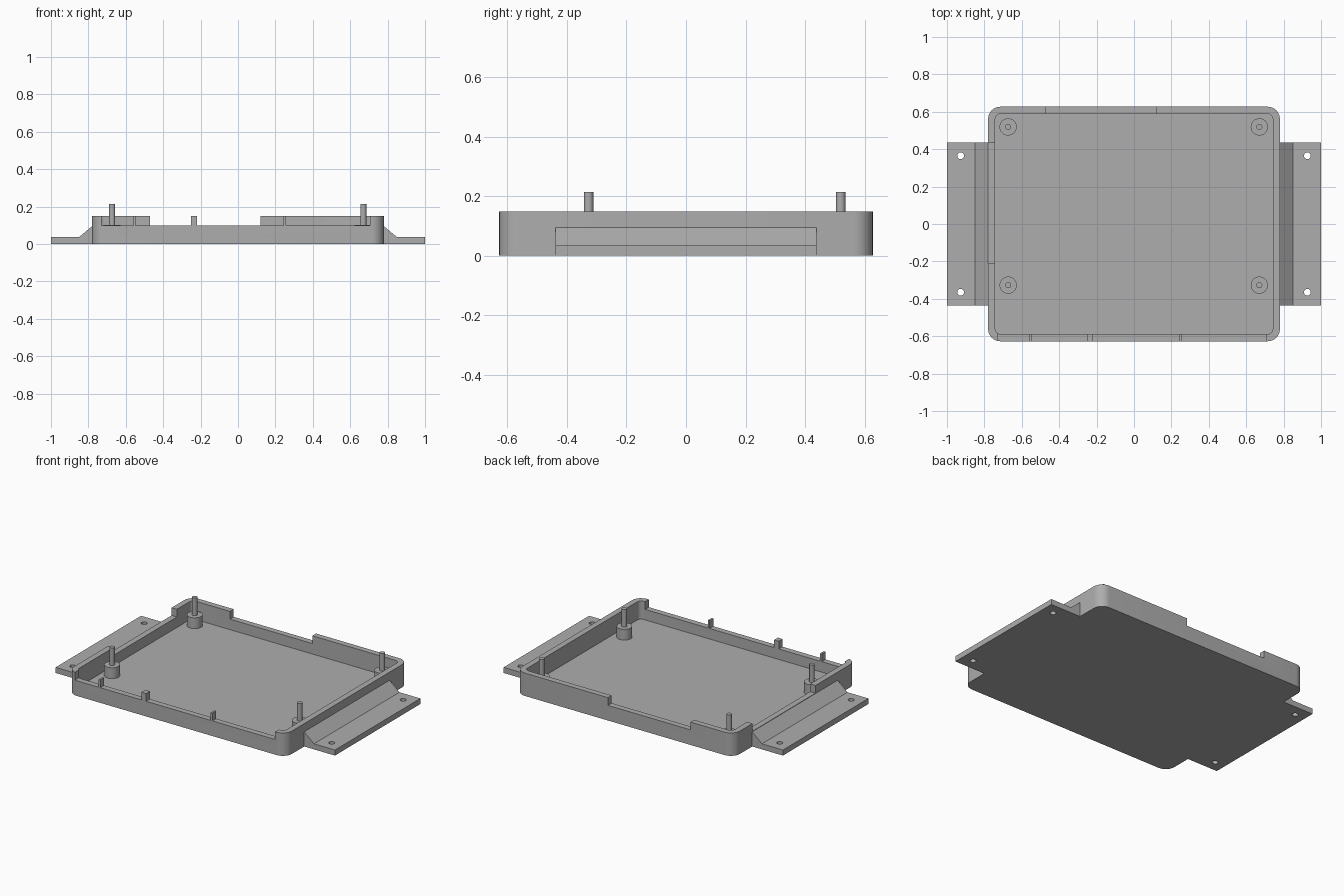
import bpy, bmesh, math
from mathutils import Matrix, Vector

if "Cube" in bpy.data.objects:
    bpy.data.objects.remove(bpy.data.objects["Cube"])

grey = bpy.data.materials.new("plain grey")
grey.diffuse_color = (0.42, 0.42, 0.42, 1)
grey.use_nodes = True
grey.node_tree.nodes["Principled BSDF"].inputs["Base Color"].default_value = grey.diffuse_color

TRAY_X, TRAY_Y, WALL = 0.78, 0.627, 0.038
FLOOR, LOW, HIGH = 0.03, 0.098, 0.148


def finish(name, bm):
    bmesh.ops.recalc_face_normals(bm, faces=bm.faces)
    mesh = bpy.data.meshes.new(name)
    bm.to_mesh(mesh)
    bm.free()
    mesh.materials.append(grey)
    obj = bpy.data.objects.new(name, mesh)
    bpy.context.collection.objects.link(obj)
    return obj


def smooth(obj):
    bpy.ops.object.select_all(action='DESELECT')
    obj.select_set(True)
    bpy.context.view_layer.objects.active = obj
    bpy.ops.object.shade_smooth_by_angle(angle=math.radians(30))


def cut(obj, cutter):
    mod = obj.modifiers.new("cut", 'BOOLEAN')
    mod.operation, mod.solver, mod.object = 'DIFFERENCE', 'EXACT', cutter
    deps = bpy.context.evaluated_depsgraph_get()
    obj.data = bpy.data.meshes.new_from_object(obj.evaluated_get(deps))
    obj.modifiers.clear()
    bpy.data.objects.remove(cutter)


def prism(bm, points, direction):
    face = bm.faces.new([bm.verts.new(p) for p in points])
    out = bmesh.ops.extrude_face_region(bm, geom=[face])
    bmesh.ops.translate(bm, vec=direction,
                        verts=[v for v in out['geom'] if isinstance(v, bmesh.types.BMVert)])


def rounded_rect(hx, hy, r, z, steps=8):
    pts = []
    for i, (sx, sy) in enumerate([(1, 1), (-1, 1), (-1, -1), (1, -1)]):
        for k in range(steps + 1):
            a = math.pi / 2 * (i + k / steps)
            pts.append((sx * (hx - r) + r * math.cos(a), sy * (hy - r) + r * math.sin(a), z))
    return pts


def box(bm, x0, x1, y0, y1, z0, z1):
    prism(bm, [(x0, y0, z0), (x1, y0, z0), (x1, y1, z0), (x0, y1, z0)], Vector((0, 0, z1 - z0)))


def cylinder(bm, x, y, r, z0, z1, sides=32):
    bmesh.ops.create_cone(bm, cap_ends=True, segments=sides, radius1=r, radius2=r, depth=z1 - z0,
                          matrix=Matrix.Translation((x, y, (z0 + z1) / 2)))


# Tray: rounded block, hollowed to leave a floor and walls
bm = bmesh.new()
prism(bm, rounded_rect(TRAY_X, TRAY_Y, 0.065, 0), Vector((0, 0, HIGH)))
tray = finish("tray", bm)
bm = bmesh.new()
prism(bm, rounded_rect(TRAY_X - WALL, TRAY_Y - WALL, 0.027, FLOOR), Vector((0, 0, 0.3)))
cut(tray, finish("hollow_cutter", bm))

# Port openings in the wall rim; gaps in the front leave thin tabs
bm = bmesh.new()
for x0, x1 in [(-0.73, -0.56), (-0.547, -0.252), (-0.219, 0.243), (0.256, 0.705)]:
    box(bm, x0, x1, -0.65, -0.58, LOW, 0.3)
box(bm, -0.47, 0.12, 0.58, 0.65, LOW, 0.3)
box(bm, -0.8, -0.735, -0.21, 0.435, LOW, 0.3)
cut(tray, finish("opening_cutter", bm))
smooth(tray)

# Mounting flanges with sloped root and screw holes
for side, label in ((-1, "left"), (1, "right")):
    profile = [(1, 0), (1, 0.036), (0.85, 0.036), (0.779, 0.096), (0.76, 0.096), (0.76, 0)]
    bm = bmesh.new()
    prism(bm, [(side * x, -0.437, z) for x, z in profile], Vector((0, 0.874, 0)))
    flange = finish(label + "_flange", bm)
    bm = bmesh.new()
    for y in (-0.365, 0.365):
        cylinder(bm, side * 0.927, y, 0.018, -0.1, 0.2)
    cut(flange, finish("hole_cutter", bm))
    smooth(flange)

# Board supports: wide standoff with a locating pin
for x, side in ((-0.673, "left"), (0.67, "right")):
    for y, end in ((-0.327, "front"), (0.519, "back")):
        bm = bmesh.new()
        cylinder(bm, x, y, 0.046, FLOOR - 0.005, 0.1)
        smooth(finish(f"{end}_{side}_standoff", bm))
        bm = bmesh.new()
        cylinder(bm, x, y, 0.016, 0.095, 0.214)
        smooth(finish(f"{end}_{side}_pin", bm))
